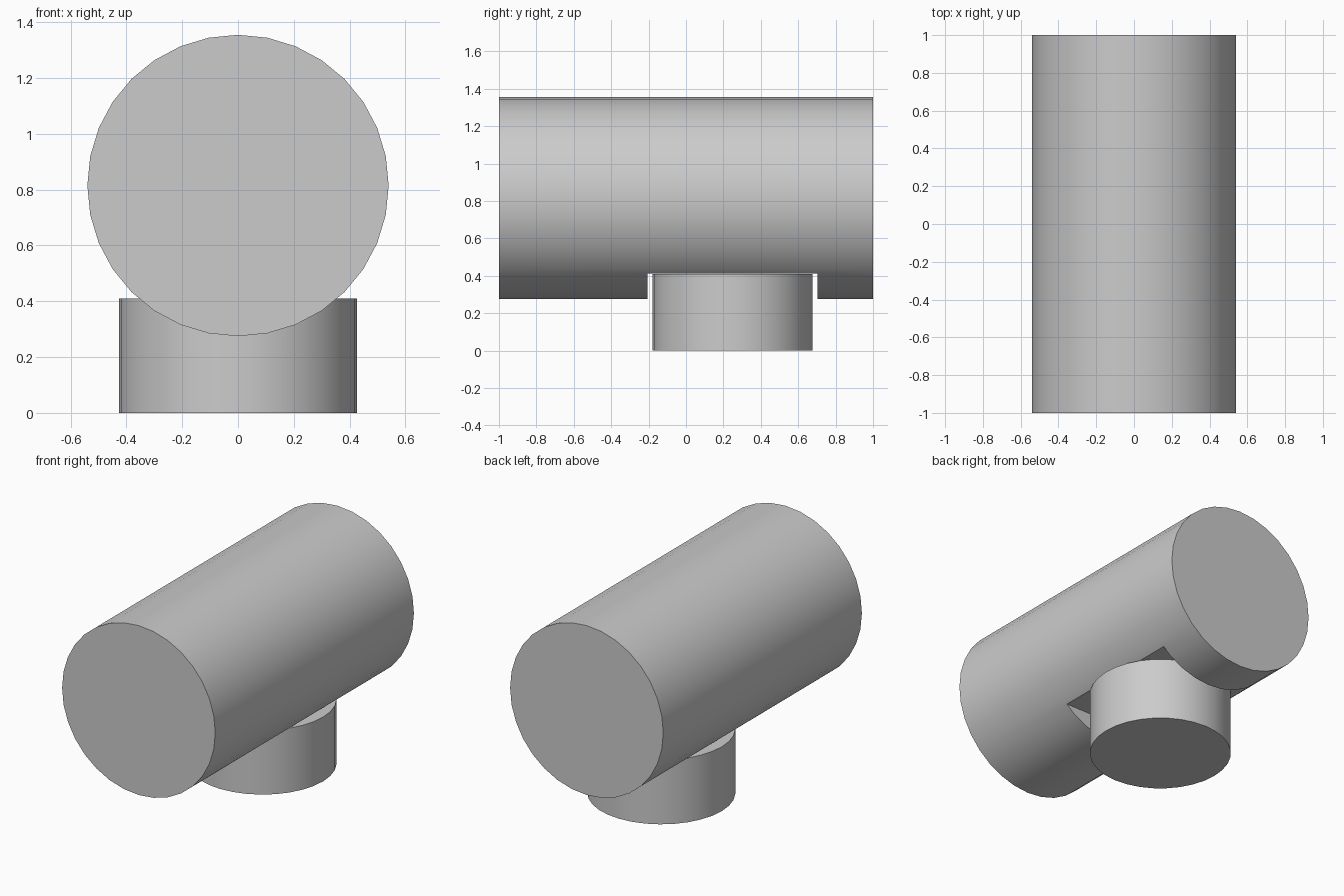
import bpy
import math

cube = bpy.data.objects.get("Cube")
if cube:
    bpy.data.objects.remove(cube, do_unlink=True)

# One plain grey
GREY = (0.6, 0.6, 0.6, 1.0)
grey = bpy.data.materials.new("plain grey")
grey.use_nodes = True
grey.diffuse_color = GREY
grey.node_tree.nodes["Principled BSDF"].inputs["Base Color"].default_value = GREY


def cylinder(name, radius, depth, location, rotation=(0, 0, 0)):
    bpy.ops.mesh.primitive_cylinder_add(
        vertices=32, radius=radius, depth=depth, location=location, rotation=rotation)
    obj = bpy.context.object
    obj.name = name
    obj.data.materials.append(grey)
    return obj


NECK_Y, NECK_TOP = 0.248, 0.41

# Long horizontal drum
drum = cylinder("horizontal_drum", 0.54, 2.0, (0, 0, 0.815), (math.pi / 2, 0, 0))

# Square pocket cut across the underside of the drum
bpy.ops.mesh.primitive_cube_add(size=1, location=(0, NECK_Y, NECK_TOP + 0.002 - 0.25))
cutter = bpy.context.object
cutter.name = "pocket_cutter"
cutter.scale = (1.4, 0.91, 0.5)
cutter.hide_render = True

pocket = drum.modifiers.new("pocket", 'BOOLEAN')
pocket.operation = 'DIFFERENCE'
pocket.solver = 'EXACT'
pocket.object = cutter
bpy.ops.object.select_all(action='DESELECT')
drum.select_set(True)
bpy.context.view_layer.objects.active = drum
bpy.ops.object.modifier_apply(modifier=pocket.name)
bpy.data.objects.remove(cutter, do_unlink=True)
bpy.ops.object.shade_smooth_by_angle(angle=math.radians(30))

# Short upright neck standing in the pocket
cylinder("upright_neck", 0.427, NECK_TOP, (0, NECK_Y, NECK_TOP / 2))
bpy.ops.object.shade_smooth_by_angle(angle=math.radians(30))
